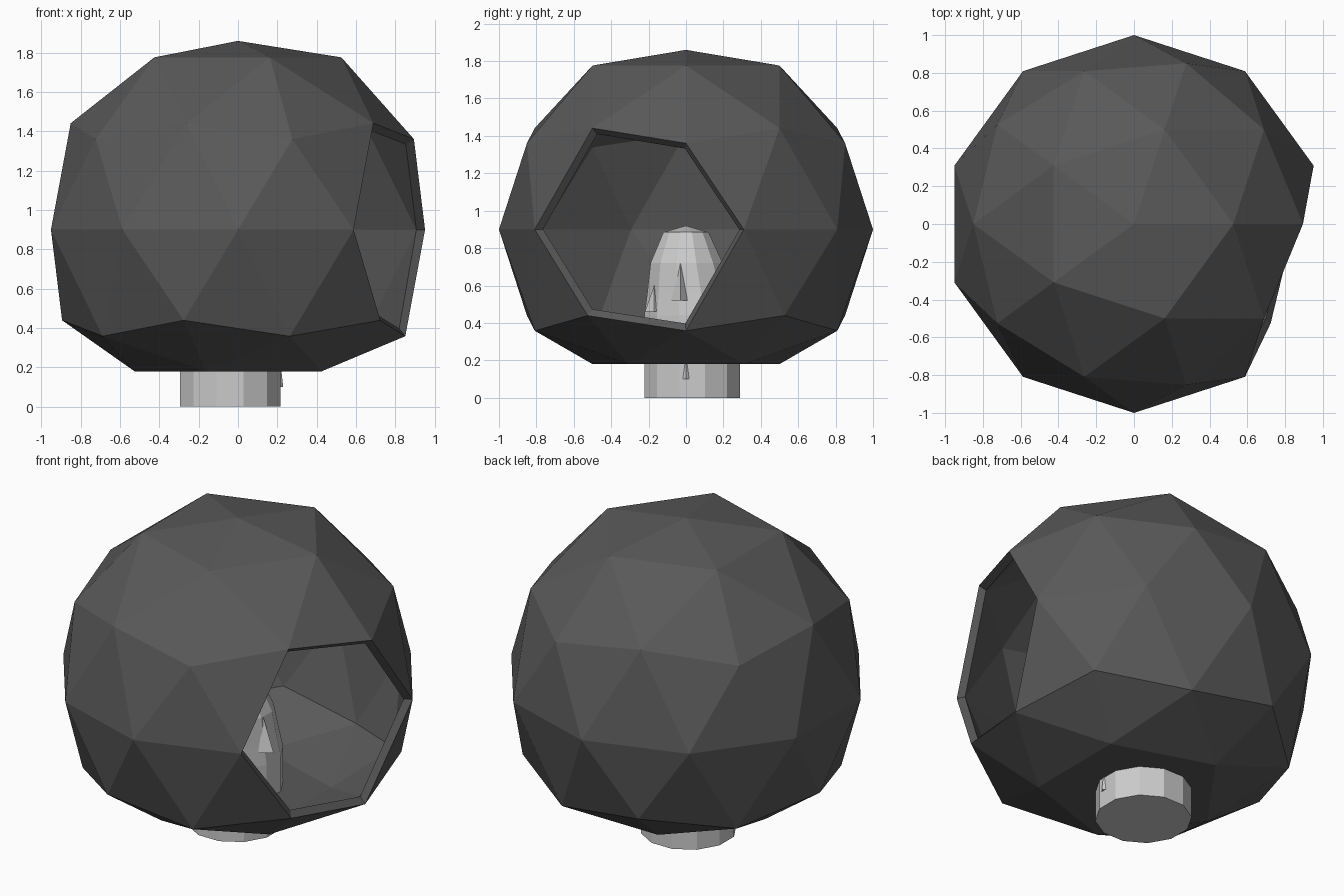
import bpy, bmesh, math
from mathutils import Vector

if "Cube" in bpy.data.objects:
    bpy.data.objects.remove(bpy.data.objects["Cube"])


def make_object(name, bm, location=(0, 0, 0)):
    bmesh.ops.recalc_face_normals(bm, faces=bm.faces)
    mesh = bpy.data.meshes.new(name)
    bm.to_mesh(mesh)
    bm.free()
    ob = bpy.data.objects.new(name, mesh)
    ob.location = location
    bpy.context.collection.objects.link(ob)
    return ob


def paint(ob, name, grey):
    mat = bpy.data.materials.new(name)
    mat.diffuse_color = (grey, grey, grey, 1)
    mat.use_nodes = True
    mat.node_tree.nodes["Principled BSDF"].inputs["Base Color"].default_value = mat.diffuse_color
    ob.data.materials.append(mat)


# Faceted shell: geodesic ball, flattened top and bottom, one hexagon opened
bm = bmesh.new()
bmesh.ops.create_icosphere(bm, subdivisions=2, radius=1)
for v in bm.verts:
    v.co.z *= 1.03
    v.co.z = max(-0.72, min(0.96, v.co.z))
opening = min(bm.verts, key=lambda v: (v.co - Vector((0.951, -0.309, 0))).length)
bmesh.ops.delete(bm, geom=[opening], context='VERTS')
shell = make_object("shell", bm, (0, 0, 0.9))
wall = shell.modifiers.new("wall", 'SOLIDIFY')
wall.thickness = 0.05
wall.offset = -1
paint(shell, "dark_grey", 0.1)

# Inner post: thick base stepping in to a faceted dome
SIDES = 12
profile = [(0.265, 0, 1), (0.265, 0.44, 1), (0.235, 0.56, 0.6),
           (0.2, 0.72, 0.1), (0.125, 0.885, 0)]
bm = bmesh.new()
rings = []
for r, z, shift in profile:
    ring = []
    for i in range(SIDES):
        a = 2 * math.pi * (i + 0.5) / SIDES
        ring.append(bm.verts.new((r * math.cos(a) - 0.04 * shift,
                                  r * math.sin(a) + 0.033 * shift, z)))
    rings.append(ring)
for low, high in zip(rings, rings[1:]):
    for i in range(SIDES):
        j = (i + 1) % SIDES
        bm.faces.new((low[i], low[j], high[j], high[i]))
bm.faces.new(rings[0][::-1])
tip = bm.verts.new((0, 0, 0.92))
for i in range(SIDES):
    bm.faces.new((rings[-1][i], rings[-1][(i + 1) % SIDES], tip))
post = make_object("inner_post", bm)
paint(post, "light_grey", 0.75)


# Small wedges on the side of the post that faces the opening
def wedge(name, x, y, z0, z1, depth, width):
    bm = bmesh.new()
    pts = [(0, -width, z0), (0, width, z0), (depth, 0, z0), (0, 0, z1)]
    a, b, c, d = [bm.verts.new(p) for p in pts]
    for f in ((a, b, c), (a, c, d), (c, b, d), (b, a, d)):
        bm.faces.new(f)
    paint(make_object(name, bm, (x, y, 0)), name + "_grey", 0.75)


wedge("front_ridge", 0.19, -0.03, 0.52, 0.72, 0.07, 0.05)
wedge("lower_nub", 0.19, 0.0, 0.1, 0.45, 0.04, 0.05)
wedge("side_ridge", 0.1, -0.17, 0.46, 0.6, 0.05, 0.05)
